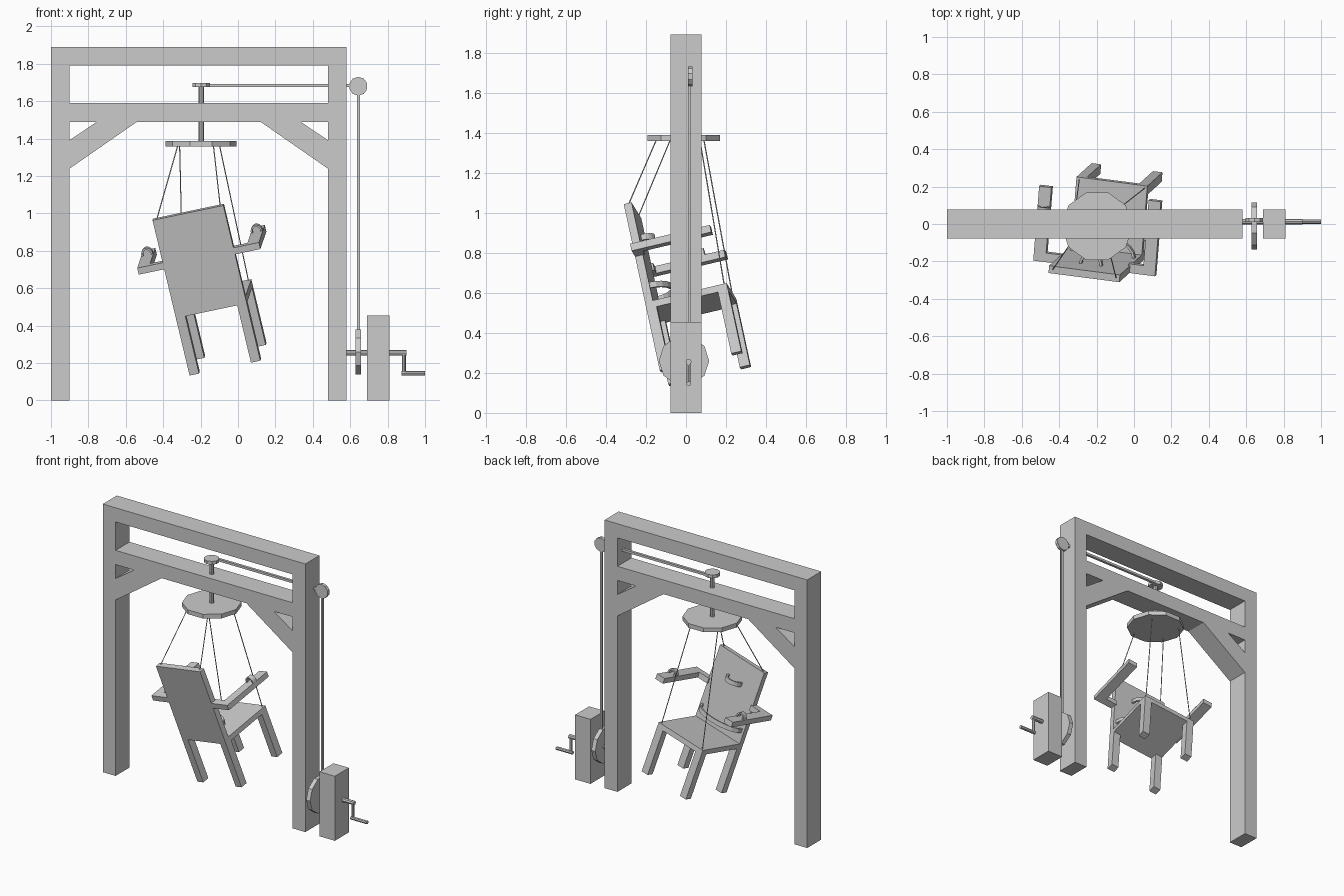
import bpy, bmesh, math
from mathutils import Matrix, Vector

cube = bpy.data.objects.get("Cube")
if cube:
    bpy.data.objects.remove(cube, do_unlink=True)

GREY = (0.6, 0.6, 0.6, 1.0)
mat = bpy.data.materials.new("plain grey")
mat.use_nodes = True
mat.diffuse_color = GREY
mat.node_tree.nodes["Principled BSDF"].inputs["Base Color"].default_value = GREY


def finish(name, bm, matrix=Matrix.Identity(4)):
    bmesh.ops.recalc_face_normals(bm, faces=bm.faces)
    mesh = bpy.data.meshes.new(name)
    bm.to_mesh(mesh)
    bm.free()
    mesh.materials.append(mat)
    ob = bpy.data.objects.new(name, mesh)
    ob.matrix_world = matrix
    bpy.context.collection.objects.link(ob)
    return ob


def box(name, x, y, z, matrix=Matrix.Identity(4)):
    """Box from three (low, high) ranges."""
    bm = bmesh.new()
    bmesh.ops.create_cube(bm, size=1)
    for v in bm.verts:
        v.co = [r[0] + (c + 0.5) * (r[1] - r[0]) for c, r in zip(v.co, (x, y, z))]
    return finish(name, bm, matrix)


def rod(name, p, q, radius, sides=8, turn=0.0):
    """Cylinder from point p to point q."""
    p, q = Vector(p), Vector(q)
    bm = bmesh.new()
    bmesh.ops.create_cone(bm, cap_ends=True, segments=sides, radius1=radius,
                          radius2=radius, depth=(q - p).length)
    m = (Matrix.Translation((p + q) / 2)
         @ (q - p).to_track_quat('Z', 'Y').to_matrix().to_4x4()
         @ Matrix.Rotation(turn, 4, 'Z'))
    return finish(name, bm, m)


def prism(name, points, direction, matrix=Matrix.Identity(4)):
    """Polygon swept along a direction."""
    bm = bmesh.new()
    face = bm.faces.new([bm.verts.new(p) for p in points])
    res = bmesh.ops.extrude_face_region(bm, geom=[face])
    verts = [g for g in res["geom"] if isinstance(g, bmesh.types.BMVert)]
    bmesh.ops.translate(bm, verts=verts, vec=direction)
    return finish(name, bm, matrix)


# Timber frame
D = 0.078
deep = (-D, D)
box("left_post", (0.48, 0.58), deep, (0, 1.79))
box("right_post", (-1.0, -0.9), deep, (0, 1.79))
box("top_beam", (-1.0, 0.58), deep, (1.79, 1.89))
box("cross_beam", (-0.9, 0.48), deep, (1.49, 1.59))
for side, post, sign in (("left", 0.48, -1), ("right", -0.9, 1)):
    outline = [(0, 1.24), (0, 1.392), (0.145, 1.49), (0.36, 1.49)]
    prism(side + "_brace", [(post + sign * x, -D, z) for x, z in outline], (0, 2 * D, 0))

# Turntable, shaft and belt drive
SX, SY = -0.197, -0.012
rod("turntable", (SX, SY, 1.357), (SX, SY, 1.387), 0.19, 10, math.pi / 2)
rod("turntable_shaft", (SX, SY, 1.37), (SX, SY, 1.69), 0.016, 10)
rod("shaft_pulley", (SX, SY, 1.675), (SX, SY, 1.698), 0.05, 10)
box("horizontal_belt", (SX, 0.64), (0.01, 0.028), (1.677, 1.693))
rod("corner_pulley", (0.643, 0.01, 1.68), (0.643, 0.032, 1.68), 0.05, 10)
box("vertical_belt", (0.637, 0.651), (0.012, 0.026), (0.27, 1.68))

# Crank stand
box("crank_stand", (0.69, 0.81), deep, (0, 0.455))
rod("crank_wheel", (0.627, -0.01, 0.26), (0.657, -0.01, 0.26), 0.126, 10, math.pi / 2)
rod("crank_axle", (0.57, 0.013, 0.255), (0.9, 0.013, 0.255), 0.015)
rod("crank_arm", (0.887, 0.013, 0.255), (0.887, 0.013, 0.145), 0.01)
rod("crank_handle", (0.873, 0.013, 0.145), (1.0, 0.013, 0.145), 0.012)

# Chair frame of reference: origin at the upper rear corner of the backrest
up = Vector((-0.227, -0.206, 0.951)).normalized()
across = Vector((0.974, -0.123, 0.192))
across = (across - up * across.dot(up)).normalized()
ahead = up.cross(across)
C = Matrix((across, ahead, up)).transposed().to_4x4()
C.translation = (-0.457, -0.262, 0.963)
W, DEPTH, LEG = 0.39, 0.42, 0.052

# Backrest, seat and legs
box("backrest", (0, W), (0, 0.04), (-0.55, 0), C)
box("seat", (0, W), (0, DEPTH), (-0.55, -0.515), C)
for side, x in (("right", 0), ("left", W - LEG)):
    for end, y in (("rear", 0), ("front", DEPTH - LEG)):
        box(f"{end}_{side}_leg", (x, x + LEG), (y, y + LEG), (-0.872, -0.54), C)


def strap(name, cx, cy, cz, rx, ry, thick, height, upright=False):
    """Half ring, lying flat around the sitter or standing over an arm."""
    ring = []
    for grow, order in ((0, 1), (thick, -1)):
        arc = [i * math.pi / 10 for i in range(11)][::order]
        ring += [((rx + grow) * math.cos(t), (ry + grow) * math.sin(t)) for t in arc]
    if upright:
        pts = [(cx + a, cy, cz + b) for a, b in ring]
        prism(name, pts, (0, height, 0), C)
    else:
        pts = [(cx + a, cy + b, cz) for a, b in ring]
        prism(name, pts, (0, 0, height), C)


# Armrests with wrist cuffs, mirrored about the middle of the chair
for side, sign in (("left", 1), ("right", -1)):
    def span(a, b):
        return tuple(sorted((W / 2 + sign * a, W / 2 + sign * b)))
    box(side + "_arm_bracket", span(W / 2 - 0.01, 0.335), (0, 0.05), (-0.275, -0.238), C)
    box(side + "_armrest", span(0.268, 0.335), (0, 0.41), (-0.275, -0.238), C)
    strap(side + "_wrist_cuff", W / 2 + sign * 0.3015, 0.27, -0.238,
          0.022, 0.03, 0.01, 0.035, True)

# Neck and waist straps
strap("neck_strap", W / 2, 0.04, -0.17, 0.05, 0.05, 0.013, 0.03)
strap("waist_strap", W / 2, 0.04, -0.445, 0.165, 0.09, 0.013, 0.03)

# Suspension ropes from the turntable to the chair corners
for name, top, local in (
        ("rear_right_rope", (-0.323, -0.08, 1.36), (0.02, 0.02, -0.005)),
        ("rear_left_rope", (-0.131, -0.15, 1.36), (W - 0.02, 0.02, -0.005)),
        ("front_right_rope", (-0.312, 0.09, 1.36), (0.015, DEPTH - 0.015, -0.52)),
        ("front_left_rope", (-0.098, 0.07, 1.36), (W - 0.015, DEPTH - 0.015, -0.52))):
    rod(name, top, C @ Vector(local), 0.003, 6)
